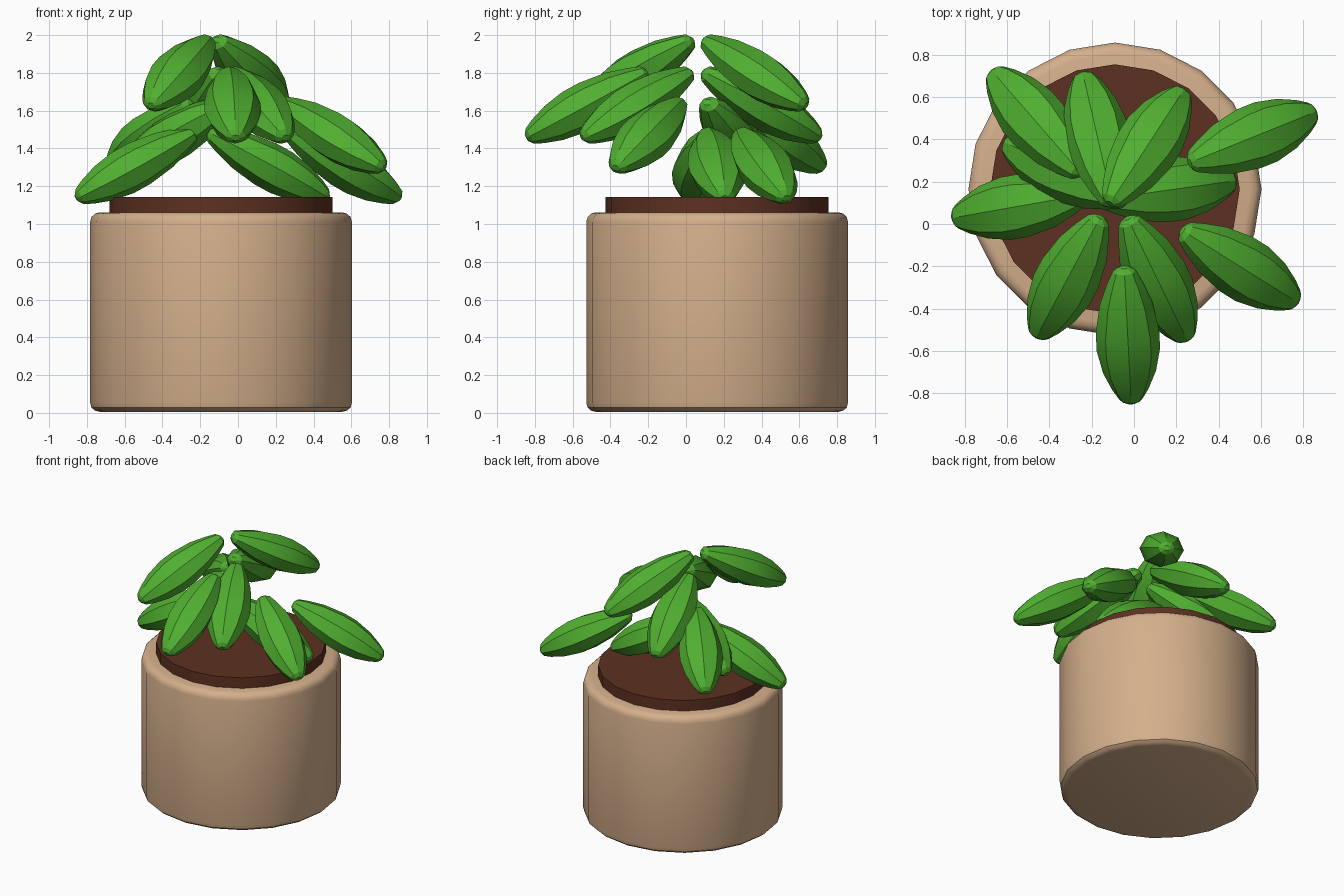
import bpy, bmesh, math
from mathutils import Matrix, Vector

if "Cube" in bpy.data.objects:
    bpy.data.objects.remove(bpy.data.objects["Cube"])


def material(name, rgb):
    m = bpy.data.materials.new(name)
    m.diffuse_color = (*rgb, 1)
    m.use_nodes = True
    m.node_tree.nodes["Principled BSDF"].inputs["Base Color"].default_value = m.diffuse_color
    return m


def lathe(name, profile, sides, mat, transform, squash=1.0):
    """Revolve (radius, height) points about local z, capping both ends."""
    bm = bmesh.new()
    rings = []
    for r, h in profile:
        ring = []
        for i in range(sides):
            a = math.tau * i / sides
            p = Vector((r * math.cos(a), r * math.sin(a) * squash, h))
            ring.append(bm.verts.new(transform @ p))
        rings.append(ring)
    for lo, hi in zip(rings, rings[1:]):
        for i in range(sides):
            j = (i + 1) % sides
            bm.faces.new((lo[i], lo[j], hi[j], hi[i]))
    bm.faces.new(rings[0][::-1])
    bm.faces.new(rings[-1])
    me = bpy.data.meshes.new(name)
    bm.to_mesh(me)
    bm.free()
    me.materials.append(mat)
    ob = bpy.data.objects.new(name, me)
    bpy.context.collection.objects.link(ob)
    return ob


def smooth(ob, degrees):
    bpy.ops.object.select_all(action='DESELECT')
    ob.select_set(True)
    bpy.context.view_layer.objects.active = ob
    bpy.ops.object.shade_smooth_by_angle(angle=math.radians(degrees))


clay = material("clay", (0.66, 0.43, 0.26))
earth = material("earth", (0.11, 0.03, 0.015))
green = material("green", (0.08, 0.43, 0.03))

# Pot with rounded rims, and the soil disc standing just above it
centre = Matrix.Translation((-0.09, 0.165, 0))
pot = lathe("pot", [(0.64, 0.005), (0.667, 0.012), (0.686, 0.028), (0.693, 0.055),
                    (0.693, 1.01), (0.686, 1.037), (0.667, 1.055), (0.64, 1.062)],
            20, clay, centre)
smooth(pot, 35)
soil = lathe("soil", [(0.59, 1.04), (0.59, 1.143)], 20, earth, centre)
smooth(soil, 35)

# Drooping leaves: centre x, y, z and outward heading in degrees
leaves = [
    (-0.54, 0.085, 1.31, 190), (0.56, 0.41, 1.31, 22), (0.16, 0.16, 1.31, 8),
    (-0.46, 0.48, 1.47, 131), (0.50, -0.20, 1.47, -32), (-0.32, 0.25, 1.47, 155),
    (-0.17, 0.40, 1.63, 103), (0.11, -0.26, 1.63, -64), (-0.03, -0.525, 1.63, -87),
    (0.06, 0.365, 1.80, 57), (-0.31, -0.25, 1.80, -118),
]
leaf_profile = [(0.022, -0.365), (0.055, -0.345), (0.085, -0.28), (0.125, -0.17),
                (0.15, -0.02), (0.15, 0.08), (0.125, 0.20), (0.085, 0.295),
                (0.055, 0.345), (0.022, 0.365)]
for n, (x, y, z, heading) in enumerate(leaves, 1):
    pose = (Matrix.Translation((x, y, z))
            @ Matrix.Rotation(math.radians(heading), 4, 'Z')
            @ Matrix.Rotation(math.radians(28.5), 4, 'Y')
            @ Matrix.Rotation(math.radians(90), 4, 'Y')
            @ Matrix.Rotation(math.radians(90), 4, 'Z'))
    # the flattened axis of the leaf ends up pointing upward
    leaf = lathe(f"leaf_{n}", leaf_profile, 8, green,
                 pose @ Matrix.Rotation(math.radians(90), 4, 'Z'), 1.0)
    leaf.data.transform(pose.inverted())
    leaf.data.transform(pose @ Matrix.Diagonal((1, 0.82, 1, 1)))
    smooth(leaf, 20)
